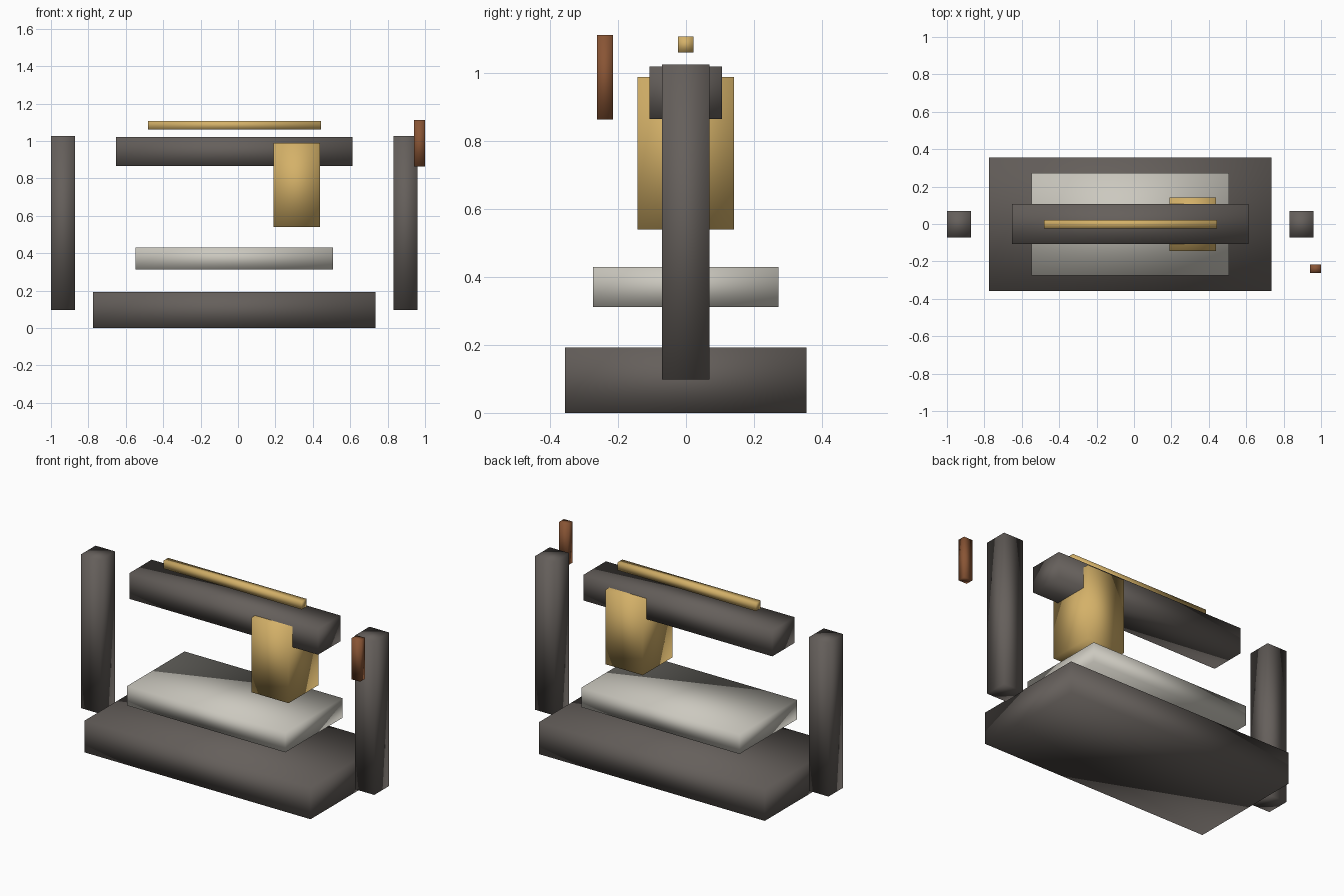
import bpy

if "Cube" in bpy.data.objects:
    bpy.data.objects.remove(bpy.data.objects["Cube"])


def material(name, rgb):
    m = bpy.data.materials.new(name)
    m.diffuse_color = (*rgb, 1)
    m.use_nodes = True
    m.node_tree.nodes["Principled BSDF"].inputs["Base Color"].default_value = m.diffuse_color
    return m


IRON = material("dark_iron", (0.13, 0.115, 0.105))
STEEL = material("pale_steel", (0.60, 0.58, 0.52))
BRASS = material("brass", (0.66, 0.44, 0.14))
WOOD = material("brown_wood", (0.25, 0.09, 0.035))

CX, CY = -0.02, -0.001  # symmetry centre of the frame


def block(name, centre, size, mat):
    """Soft-shaded box given by its centre and full size."""
    bpy.ops.mesh.primitive_cube_add(size=1, location=centre)
    ob = bpy.context.object
    ob.name = name
    ob.scale = size
    bpy.ops.object.transform_apply(location=False, rotation=False, scale=True)
    ob.data.polygons.foreach_set("use_smooth", [True] * len(ob.data.polygons))
    ob.data.materials.append(mat)
    return ob


# Base and bed
block("base", (CX, CY, 0.096), (1.51, 0.712, 0.192), IRON)
block("bed_plate", (CX, CY, 0.371), (1.057, 0.547, 0.118), STEEL)

# Side posts
for side, sx in (("left", -1), ("right", 1)):
    block(side + "_post", (CX + sx * 0.9155, CY, 0.562), (0.13, 0.14, 0.928), IRON)

# Cross beam with sliding head and rod on top
block("cross_beam", (CX, CY, 0.943), (1.262, 0.214, 0.155), IRON)
block("sliding_head", (0.314, CY, 0.765), (0.249, 0.285, 0.45), BRASS)
block("top_rod", (CX, CY, 1.085), (0.925, 0.046, 0.047), BRASS)

# Handle beside the right post
block("handle", (0.971, -0.239, 0.989), (0.058, 0.047, 0.248), WOOD)
